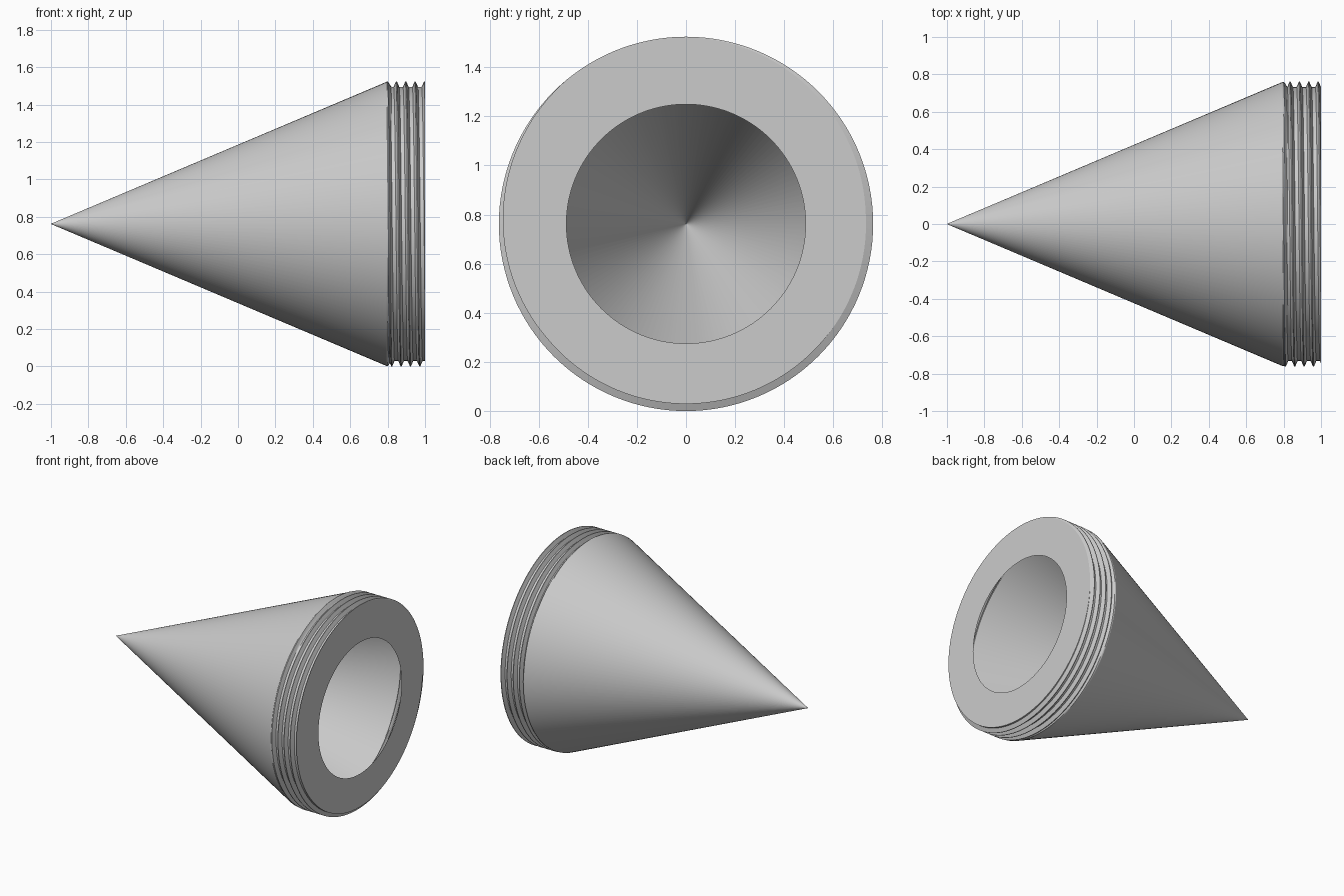
import bpy, bmesh, math

if "Cube" in bpy.data.objects:
    bpy.data.objects.remove(bpy.data.objects["Cube"])

SEG = 128                # sides around the axis
R, ROOT = 0.762, 0.733   # crest and root radius
BASE_R = 0.759           # wide end of the cone
X0, X1 = 0.793, 1.0      # start of thread, flat end
CREST_X, PITCH = 0.797, 0.05
HOLE_R, TIP_R = 0.487, 0.0006

grey = bpy.data.materials.new("light grey")
grey.diffuse_color = (0.6, 0.6, 0.6, 1)
grey.use_nodes = True
grey.node_tree.nodes["Principled BSDF"].inputs["Base Color"].default_value = grey.diffuse_color


def thread_radius(x, turn):
    """Radius of the helical groove, filled in where it runs out at the cone."""
    f = ((x - CREST_X) / PITCH - turn) % 1.0
    d = min(f, 1 - f)                       # distance to nearest crest, in pitches
    t = min(max((d - 0.05) / 0.25, 0), 1)
    r = R - (R - ROOT) * t
    return max(r, BASE_R - max(x - X0 - 0.01, 0) * 1.6)


def add_vert(bm, x, r, i):
    # turns from the top, over the front, to the bottom
    a = 2 * math.pi * i / SEG
    return bm.verts.new((x, -r * math.sin(a), R + r * math.cos(a)))


def ring(bm, x, radius):
    return [add_vert(bm, x, radius(i / SEG), i) for i in range(SEG)]


def bridge(bm, a, b):
    for i in range(SEG):
        j = (i + 1) % SEG
        bm.faces.new((a[i], a[j], b[j], b[i]))


def finish(bm, name, smooth=True):
    mesh = bpy.data.meshes.new(name)
    bm.to_mesh(mesh)
    bm.free()
    mesh.materials.append(grey)
    ob = bpy.data.objects.new(name, mesh)
    bpy.context.collection.objects.link(ob)
    if smooth:
        bpy.ops.object.select_all(action='DESELECT')
        bpy.context.view_layer.objects.active = ob
        ob.select_set(True)
        bpy.ops.object.shade_smooth_by_angle(angle=math.radians(30))


# Hollow cone, with a very small closed tip so shading stays clean
bm = bmesh.new()
tip = ring(bm, -1.0, lambda t: TIP_R)
bridge(bm, tip, ring(bm, X0, lambda t: BASE_R))
bm.faces.new(tip[::-1])
finish(bm, "cone_shell")

# Screw thread: rows of faces follow the helix and are cut square at both ends
bm = bmesh.new()
known = {}


def thread_vert(i, u):
    x = CREST_X + PITCH * (u + i / SEG)
    x = X0 if x < X0 + 0.002 else X1 if x > X1 - 0.0005 else x
    key = (i % SEG, round(x, 5))
    if key not in known:
        r = BASE_R if x == X0 else thread_radius(x, i / SEG)
        known[key] = add_vert(bm, x, r, i)
    return known[key]


steps = [0, 0.05, 0.13, 0.21, 0.3, 0.4, 0.5, 0.6, 0.7, 0.79, 0.87, 0.95]
rows = [k + s for k in range(-2, 6) for s in steps]
for u, v in zip(rows, rows[1:]):
    for i in range(SEG):
        quad = (thread_vert(i, u), thread_vert(i + 1, u),
                thread_vert(i + 1, v), thread_vert(i, v))
        corners = list(dict.fromkeys(quad))
        if len(corners) > 2:
            bm.faces.new(corners)
finish(bm, "screw_thread")

# Thin flat end with a round opening into the hollow inside
bm = bmesh.new()
rim = ring(bm, X1, lambda t: thread_radius(X1, t))
bridge(bm, rim, ring(bm, X1, lambda t: HOLE_R))
finish(bm, "end_disc", smooth=False)
